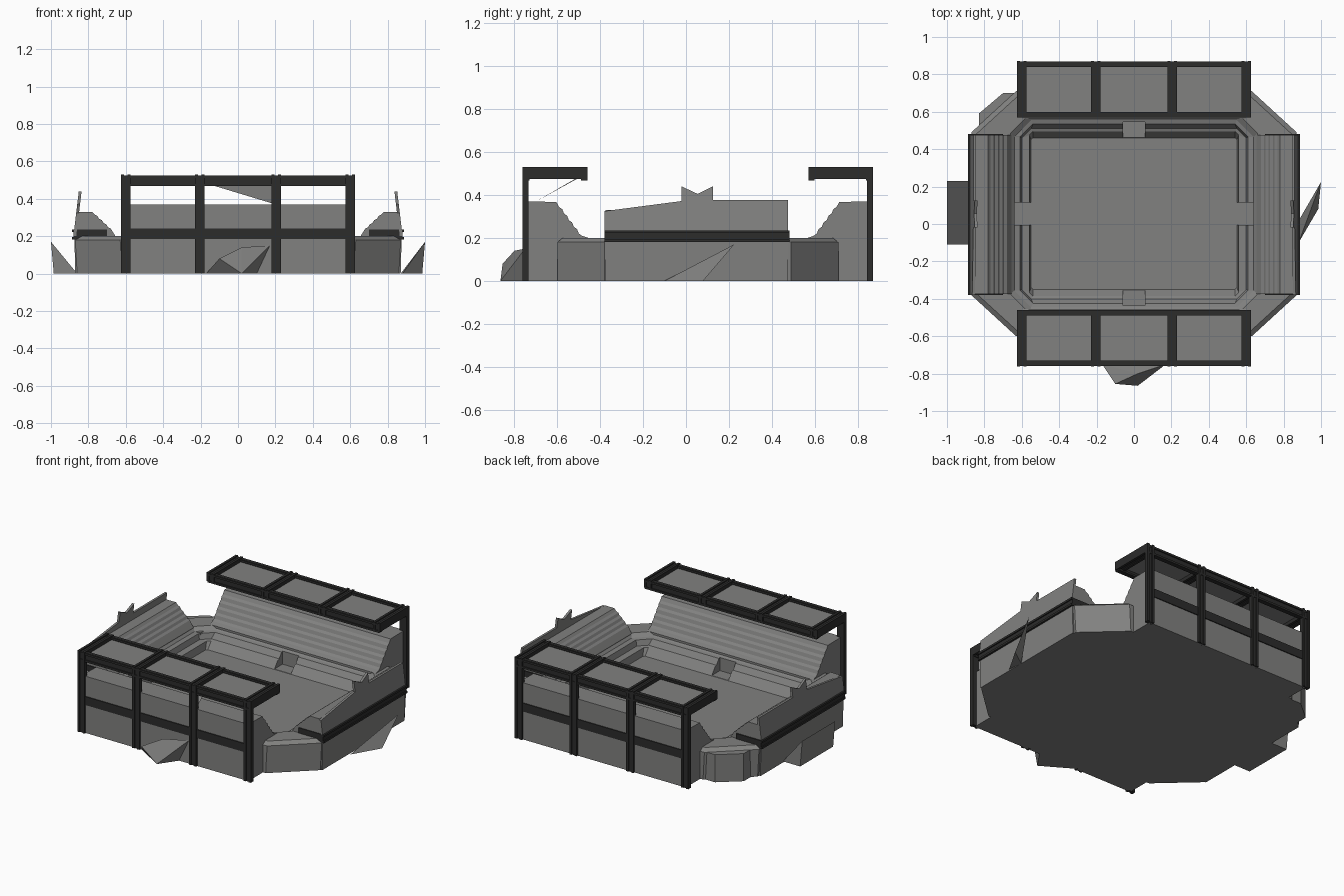
import bpy, bmesh
from mathutils import Vector

if "Cube" in bpy.data.objects:
    bpy.data.objects.remove(bpy.data.objects["Cube"])

CY = 0.055  # pitch centre in y


def material(name, v):
    m = bpy.data.materials.new(name)
    m.diffuse_color = (v, v, v * 0.98, 1)
    m.use_nodes = True
    m.node_tree.nodes["Principled BSDF"].inputs["Base Color"].default_value = m.diffuse_color
    return m


CONCRETE = material("concrete grey", 0.22)
STEEL = material("dark steel", 0.025)


def make(name, verts, faces, mat):
    me = bpy.data.meshes.new(name)
    me.from_pydata([Vector(v) for v in verts], [], faces)
    bm = bmesh.new()
    bm.from_mesh(me)
    bmesh.ops.recalc_face_normals(bm, faces=bm.faces)
    bm.to_mesh(me)
    bm.free()
    me.materials.append(mat)
    ob = bpy.data.objects.new(name, me)
    bpy.context.collection.objects.link(ob)
    return ob


def loft(name, loops, mat):
    """Closed solid through equal-length loops, capped at both ends."""
    n = len(loops[0])
    verts = [p for l in loops for p in l]
    faces = [tuple(range(n)), tuple(range(len(verts) - n, len(verts)))]
    for k in range(len(loops) - 1):
        for i in range(n):
            j = (i + 1) % n
            faces.append((k * n + i, k * n + j, (k + 1) * n + j, (k + 1) * n + i))
    return make(name, verts, faces, mat)


def boxes(name, ranges, mat):
    verts, faces = [], []
    for x0, x1, y0, y1, z0, z1 in ranges:
        b = len(verts)
        verts += [(x, y, z) for z in (z0, z1) for x, y in ((x0, y0), (x1, y0), (x1, y1), (x0, y1))]
        for f in ((0, 3, 2, 1), (4, 5, 6, 7), (0, 1, 5, 4), (1, 2, 6, 5), (2, 3, 7, 6), (3, 0, 4, 7)):
            faces.append(tuple(b + i for i in f))
    return make(name, verts, faces, mat)


def octagon(hx, hy, cx, cy, z):
    pts = [(hx - cx, -hy), (hx, -hy + cy), (hx, hy - cy), (hx - cx, hy),
           (-hx + cx, hy), (-hx, hy - cy), (-hx, -hy + cy), (-hx + cx, -hy)]
    return [(x, y + CY, z) for x, y in pts]


# Bowl: outer wall, rim, stepped lower tier and pitch in one solid
bowl = loft("bowl_and_pitch", [
    octagon(0.86, 0.655, 0.24, 0.22, 0),
    octagon(0.87, 0.655, 0.24, 0.22, 0.18),
    octagon(0.85, 0.63, 0.23, 0.21, 0.20),
    octagon(0.66, 0.53, 0.10, 0.10, 0.20),
    octagon(0.64, 0.50, 0.09, 0.09, 0.18),
    octagon(0.61, 0.48, 0.07, 0.07, 0.175),
    octagon(0.60, 0.455, 0.05, 0.05, 0.14),
    octagon(0.56, 0.44, 0.02, 0.02, 0.135),
    octagon(0.55, 0.405, 0.01, 0.01, 0.09)], CONCRETE)

# Entrances cut through the lower tier
cutter = boxes("entrance_cutter", [
    (-0.06, 0.06, CY - 0.49, CY - 0.39, 0.092, 0.4), (-0.06, 0.06, CY + 0.39, CY + 0.49, 0.092, 0.4),
    (-0.64, -0.53, CY - 0.06, CY + 0.06, 0.092, 0.4), (0.53, 0.64, CY - 0.06, CY + 0.06, 0.092, 0.4)], STEEL)
mod = bowl.modifiers.new("entrances", "BOOLEAN")
mod.operation, mod.object, mod.solver = "DIFFERENCE", cutter, "EXACT"
bpy.context.view_layer.objects.active = bowl
bpy.ops.object.modifier_apply(modifier="entrances")
bpy.data.objects.remove(cutter)


def terrace(a, b, n):
    """Stepped slope from a to b: short risers and tilted treads."""
    pts = [a]
    for i in range(n):
        d, h = (b[0] - a[0]) / n, (b[1] - a[1]) / n
        x, z = a[0] + i * d, a[1] + i * h
        pts += [(x + d * 0.35, z + h * 0.65), (x + d, z + h)]
    return pts


# Long stands at front and back, with steel frames and roofs
long_profile = [(0.805, 0), (0.805, 0.37), (0.66, 0.368)] + terrace((0.655, 0.365), (0.54, 0.21), 5)[1:] + [(0.51, 0.2), (0.51, 0)]
POSTS = (-0.6, -0.205, 0.205, 0.6)
for side, s in (("front", -1), ("back", 1)):
    def Y(v):
        return CY + s * v

    def yr(a, b):
        return tuple(sorted((Y(a), Y(b))))
    loft(side + "_stand", [[(x, Y(v), z) for v, z in long_profile] for x in (-0.6, 0.6)], CONCRETE)
    frame = []
    for x in POSTS:
        # flanged posts and roof cross beams
        for dx in (-0.018, 0.018):
            frame.append((x + dx - 0.008, x + dx + 0.008, *yr(0.79, 0.817), 0, 0.53))
            frame.append((x + dx - 0.008, x + dx + 0.008, *yr(0.515, 0.817), 0.475, 0.53))
        frame.append((x - 0.015, x + 0.015, *yr(0.79, 0.811), 0, 0.525))
        frame.append((x - 0.015, x + 0.015, *yr(0.52, 0.81), 0.48, 0.523))
    for v in (0.53, 0.80):
        # long roof beams with top and bottom flanges
        frame.append((-0.615, 0.615, *yr(v - 0.008, v + 0.008), 0.475, 0.525))
        for z in (0.467, 0.511):
            frame.append((-0.62, 0.62, *yr(v - 0.015, v + 0.015), z, z + 0.013))
    frame.append((-0.615, 0.615, *yr(0.79, 0.811), 0.185, 0.24))
    boxes(side + "_frame", frame, STEEL)
    boxes(side + "_roof_panels", [(-0.59, 0.59, *yr(0.535, 0.795), 0.498, 0.506)], CONCRETE)

# End stands, back walls with a notched crest, and belt beams
end_profile = [(0.87, 0), (0.875, 0.2), (0.85, 0.33), (0.78, 0.33)] + terrace((0.775, 0.33), (0.68, 0.24), 4)[1:] + [(0.655, 0.2), (0.655, 0)]
crest = [(-0.38, 0.2), (-0.38, 0.325), (-0.02, 0.372), (-0.02, 0.44), (0.055, 0.405),
         (0.125, 0.44), (0.125, 0.376), (0.475, 0.376), (0.475, 0.2)]
for side, s in (("left", -1), ("right", 1)):
    def xr(a, b):
        return tuple(sorted((s * a, s * b)))
    loft(side + "_stand", [[(s * x, y, z) for x, z in end_profile] for y in (-0.375, 0.475)], CONCRETE)
    loft(side + "_back_wall", [[(s * (x - 0.12 * (z - 0.2)), y, z) for y, z in crest] for x in (0.865, 0.88)], CONCRETE)
    belt = []
    for z0, z1, o in ((0.182, 0.195, 0.887), (0.195, 0.222, 0.88), (0.222, 0.235, 0.887)):
        belt.append((*xr(0.855, o), -0.38, 0.48, z0, z1))
        for y in (-0.38, 0.47):
            belt.append((*xr(0.70, o), y, y + 0.012, z0, z1))
    boxes(side + "_belt_beam", belt, STEEL)


# Corner bulk at the back left
corner = [(-0.6, 0.70), (-0.70, 0.70), (-0.83, 0.59), (-0.83, 0.47), (-0.6, 0.47)]
loft("corner_block", [[(x, y, z) for x, y in corner] for z in (0, 0.18)], CONCRETE)

# Ground ramps flaring outward
make("left_ramp", [(-0.86, -0.11, 0), (-0.86, 0.23, 0), (-1, 0.23, 0.17), (-1, -0.11, 0.17),
                   (-0.985, -0.11, 0), (-0.985, 0.23, 0)],
     [(0, 1, 2, 3), (0, 4, 5, 1), (3, 2, 5, 4), (0, 3, 4), (1, 5, 2)], CONCRETE)
make("right_ramp", [(0.88, -0.10, 0), (0.985, 0.08, 0), (1.0, 0.225, 0.17), (0.87, 0.0, 0)],
     [(0, 1, 2), (0, 2, 3), (1, 3, 2), (0, 3, 1)], CONCRETE)
make("front_ramp", [(-0.17, -0.75, 0), (0.17, -0.75, 0.15), (0.02, -0.865, 0), (-0.10, -0.855, 0.08),
                    (0.02, -0.80, 0.14), (0.10, -0.75, 0)],
     [(0, 2, 3), (3, 2, 4), (4, 2, 1), (1, 2, 5), (0, 3, 4), (0, 4, 1), (0, 5, 2), (0, 1, 5)], CONCRETE)

# Sagging sheet under the front roof
make("sagging_sheet", [(-0.18, -0.50, 0.485), (0.18, -0.50, 0.48), (0.2, -0.70, 0.37)], [(0, 1, 2)], CONCRETE)
